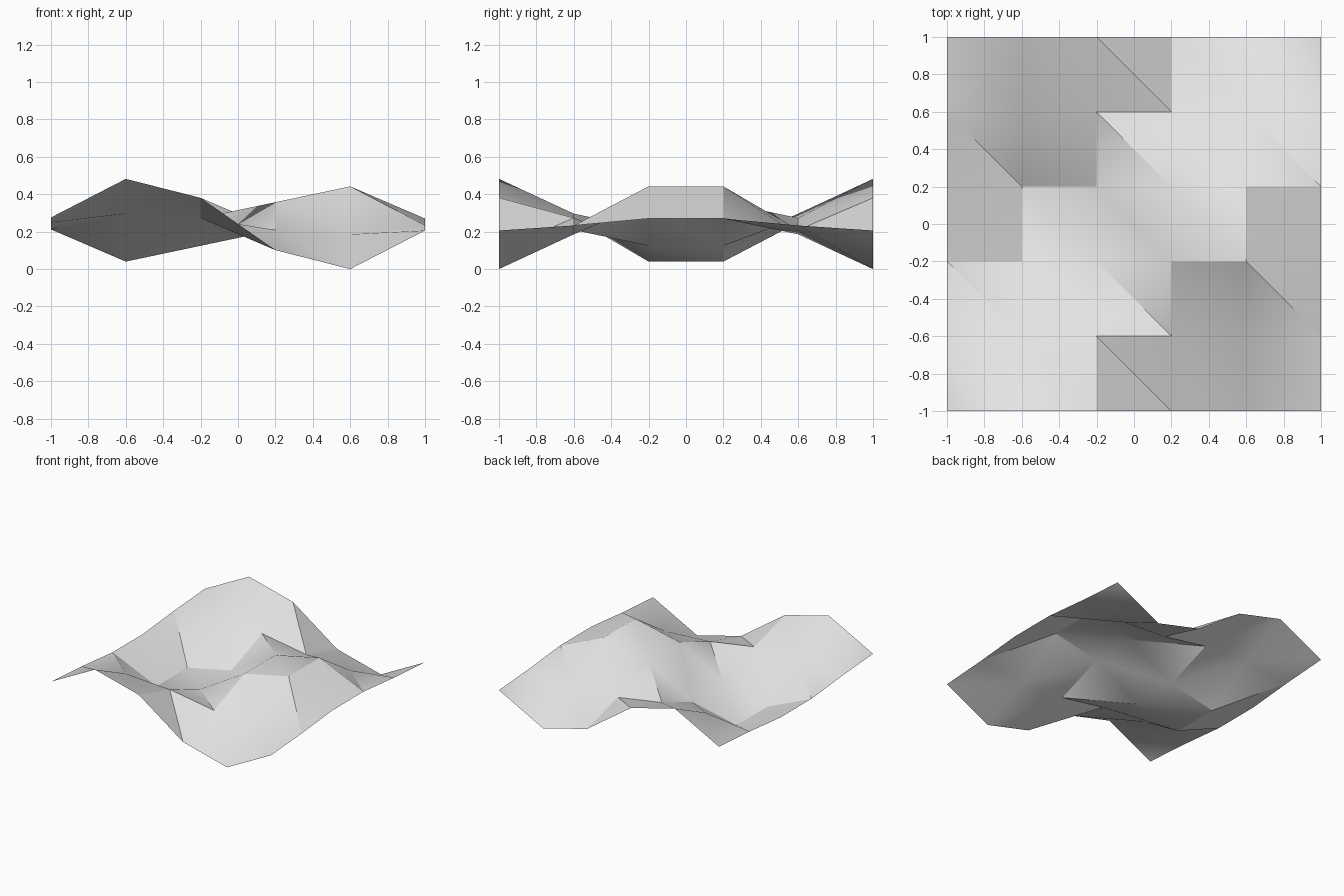
import bpy, bmesh, math

cube = bpy.data.objects.get("Cube")
if cube:
    bpy.data.objects.remove(cube, do_unlink=True)

# Single grey material
grey = bpy.data.materials.new("light_grey")
grey.use_nodes = True
colour = (0.8, 0.8, 0.8, 1)
grey.diffuse_color = colour
grey.node_tree.nodes["Principled BSDF"].inputs["Base Color"].default_value = colour

# Square sheet of five by five cells
bm = bmesh.new()
bmesh.ops.create_grid(bm, x_segments=5, y_segments=5, size=1)

# Cut every cell along its back-left to front-right diagonal
for face in list(bm.faces):
    ordered = sorted(face.verts, key=lambda v: v.co.x - v.co.y)
    bmesh.utils.face_split(face, ordered[0], ordered[-1])

# Raise the sheet into crossed waves
for v in bm.verts:
    v.co.z = 0.25 * math.sin(3 * v.co.x) * math.cos(3 * v.co.y)
lowest = min(v.co.z for v in bm.verts)
for v in bm.verts:
    v.co.z -= lowest

bm.normal_update()
mesh = bpy.data.meshes.new("wavy_sheet")
bm.to_mesh(mesh)
bm.free()
mesh.materials.append(grey)
sheet = bpy.data.objects.new("wavy_sheet", mesh)
bpy.context.collection.objects.link(sheet)

# Smooth shading with the steep folds kept sharp
bpy.ops.object.select_all(action="DESELECT")
sheet.select_set(True)
bpy.context.view_layer.objects.active = sheet
bpy.ops.object.shade_smooth_by_angle(angle=math.radians(30))
